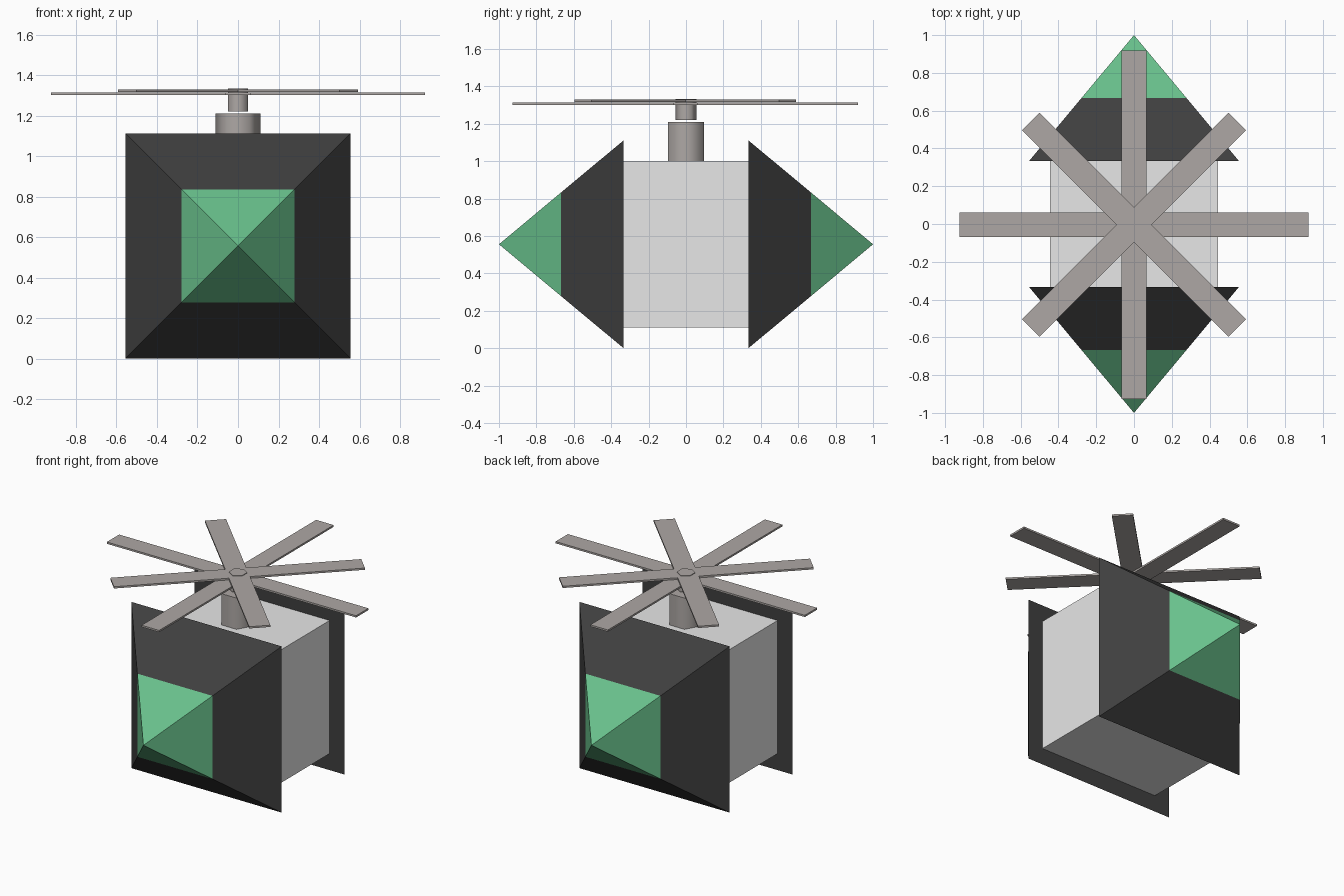
import bpy, bmesh
from math import pi, radians
from mathutils import Matrix

cube = bpy.data.objects.get("Cube")
if cube:
    bpy.data.objects.remove(cube, do_unlink=True)


def material(name, r, g, b):
    m = bpy.data.materials.new(name)
    m.use_nodes = True
    m.diffuse_color = (r, g, b, 1)
    m.node_tree.nodes["Principled BSDF"].inputs["Base Color"].default_value = (r, g, b, 1)
    return m


WHITE = material("light_grey", 0.8, 0.8, 0.8)
BLACK = material("charcoal", 0.05, 0.05, 0.05)
GREEN = material("green", 0.14, 0.53, 0.26)
METAL = material("warm_grey", 0.42, 0.39, 0.375)
MID = 0.556  # height of the body axis


def finish(bm, name, *mats):
    bmesh.ops.recalc_face_normals(bm, faces=bm.faces)
    mesh = bpy.data.meshes.new(name)
    bm.to_mesh(mesh)
    bm.free()
    obj = bpy.data.objects.new(name, mesh)
    bpy.context.collection.objects.link(obj)
    for m in mats:
        mesh.materials.append(m)
    return obj


def box(name, size, loc, mat, turn=0):
    bm = bmesh.new()
    bmesh.ops.create_cube(bm, size=1, matrix=Matrix.Translation(loc)
                          @ Matrix.Rotation(turn, 4, "Z") @ Matrix.Diagonal((*size, 1)))
    return finish(bm, name, mat)


# Square pyramid with a coloured tip, pointing forward or backward
def pyramid(name, side):
    bm = bmesh.new()
    rings = []
    for y, h in ((0.333, MID), (0.667, MID / 2)):
        rings.append([bm.verts.new((x * h, side * y, MID + z * h))
                      for x, z in ((-1, -1), (1, -1), (1, 1), (-1, 1))])
    apex = bm.verts.new((0, side, MID))
    base, rim = rings
    bm.faces.new(base)
    for i in range(4):
        j = (i + 1) % 4
        bm.faces.new((base[i], base[j], rim[j], rim[i]))
        bm.faces.new((rim[i], rim[j], apex)).material_index = 1
    return finish(bm, name, BLACK, GREEN)


# Six-sided smooth post
def post(name, radius, bottom, top, turn):
    bm = bmesh.new()
    bmesh.ops.create_cone(bm, cap_ends=True, segments=6, radius1=radius, radius2=radius,
                          depth=top - bottom,
                          matrix=Matrix.Translation((0, 0, (top + bottom) / 2))
                          @ Matrix.Rotation(turn, 4, "Z"))
    obj = finish(bm, name, METAL)
    bpy.ops.object.select_all(action="DESELECT")
    obj.select_set(True)
    bpy.context.view_layer.objects.active = obj
    bpy.ops.object.shade_smooth_by_angle(angle=radians(65))
    return obj


# Body and its two end cones
box("body", (0.89, 0.667, 0.89), (0, 0, MID), WHITE)
pyramid("front_pyramid", -1)
pyramid("back_pyramid", 1)

# Rotor mast (create_cone starts its first corner on the y axis)
post("mast_base", 0.11, 1.0, 1.21, pi / 6)
post("mast_top", 0.056, 1.22, 1.333, 0)

# Rotor: long straight blades below, shorter diagonal blades above
for i, name in enumerate(("side_blade", "front_diagonal_blade",
                          "lengthwise_blade", "back_diagonal_blade")):
    diagonal = i % 2
    box(name, (1.545 if diagonal else 1.845, 0.13, 0.012),
        (0, -0.004, 1.323 if diagonal else 1.308), METAL, i * pi / 4)
